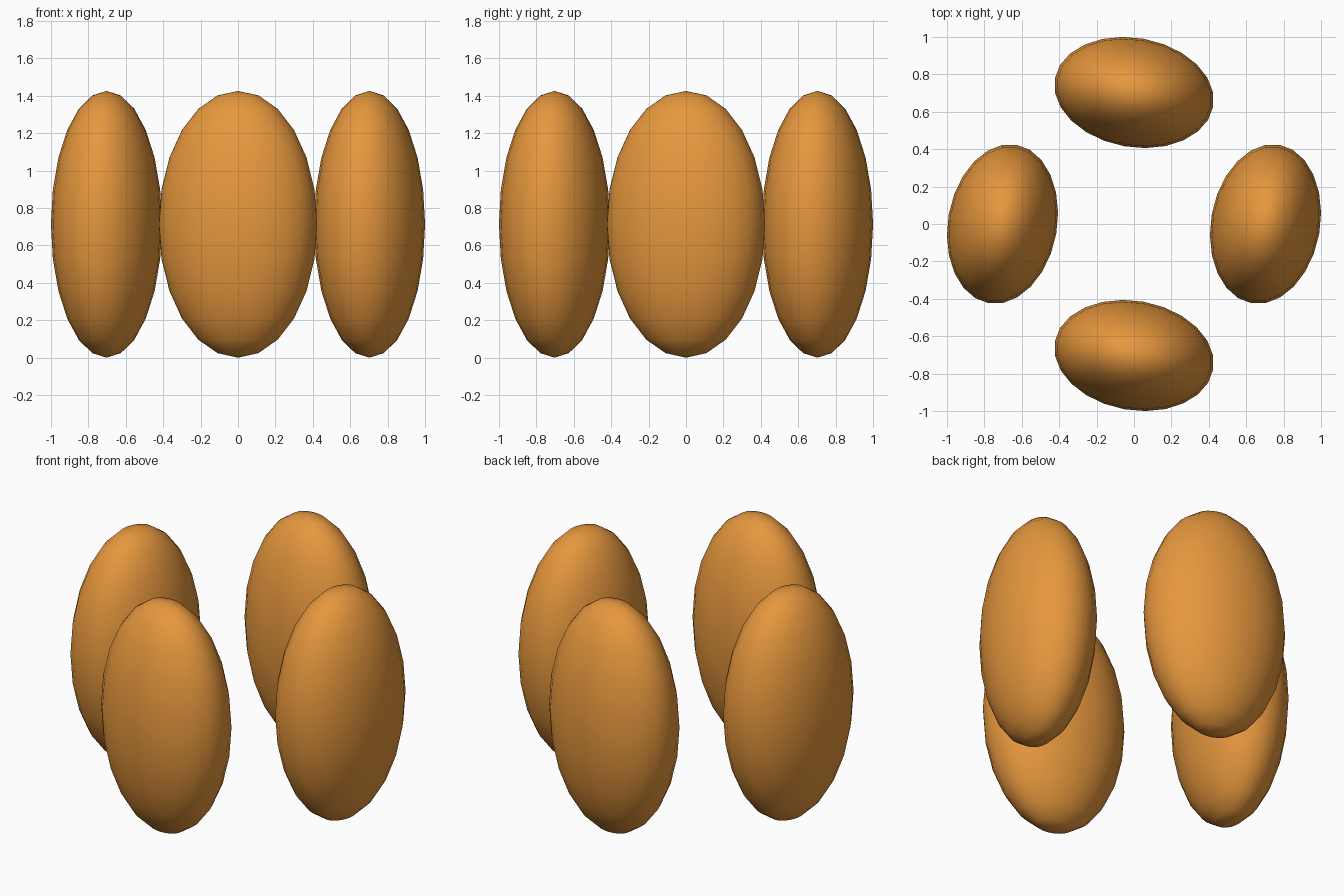
import bpy
from math import pi, radians
from mathutils import Matrix, Vector

cube = bpy.data.objects.get("Cube")
if cube:
    bpy.data.objects.remove(cube, do_unlink=True)

# Single warm orange colour
orange = bpy.data.materials.new("warm_orange")
orange.use_nodes = True
colour = (0.79, 0.31, 0.047, 1)
orange.diffuse_color = colour
orange.node_tree.nodes["Principled BSDF"].inputs["Base Color"].default_value = colour

RADII = Vector((0.43, 0.292, 0.713))
DISTANCE = 0.703
TWIST = radians(-10)


def ellipsoid(name, turn):
    """Flattened upright egg, twisted on its own axis, then turned about the centre."""
    bpy.ops.mesh.primitive_uv_sphere_add(segments=24, ring_count=12, radius=1)
    obj = bpy.context.object
    obj.name = name
    obj.data.materials.append(orange)
    place = (Matrix.Rotation(turn, 4, 'Z')
             @ Matrix.Translation((0, -DISTANCE, RADII.z))
             @ Matrix.Rotation(TWIST, 4, 'Z')
             @ Matrix.Diagonal(RADII.to_4d()))
    obj.data.transform(place)
    bpy.ops.object.shade_smooth()


# Four ellipsoids in a ring
for i, side in enumerate(("front", "left", "back", "right")):
    ellipsoid(side + "_ellipsoid", i * pi / 2)
